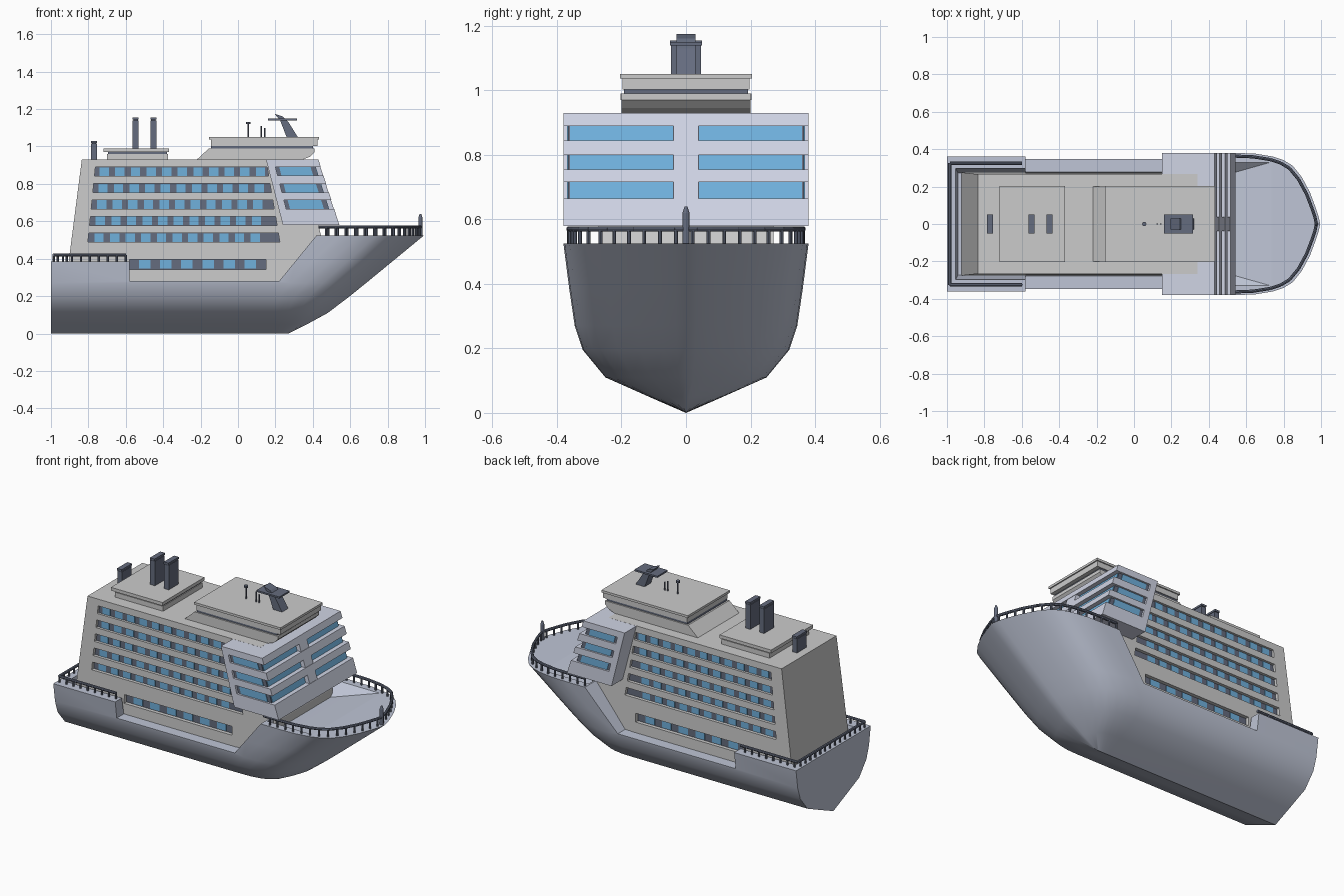
import bpy, bmesh, math
from mathutils import Vector, Matrix

if "Cube" in bpy.data.objects:
    bpy.data.objects.remove(bpy.data.objects["Cube"])


def material(name, rgb):
    m = bpy.data.materials.new(name)
    m.diffuse_color = (*rgb, 1)
    m.use_nodes = True
    m.node_tree.nodes["Principled BSDF"].inputs["Base Color"].default_value = m.diffuse_color
    return m


HULL = material("hull_paint", (0.52, 0.56, 0.67))
PALE = material("bridge_paint", (0.63, 0.66, 0.78))
SLATE = material("dark_trim", (0.13, 0.15, 0.21))
GLASS = material("glass", (0.16, 0.44, 0.72))


def finish(name, bm, mat=None):
    bmesh.ops.recalc_face_normals(bm, faces=bm.faces)
    me = bpy.data.meshes.new(name)
    bm.to_mesh(me)
    bm.free()
    ob = bpy.data.objects.new(name, me)
    bpy.context.collection.objects.link(ob)
    if mat:
        me.materials.append(mat)
    return ob


def prisms(name, parts, mat=None):
    """Each part is an x-z outline swept from y0 to y1."""
    bm = bmesh.new()
    for pts, y0, y1 in parts:
        a = [bm.verts.new((x, y0, z)) for x, z in pts]
        b = [bm.verts.new((x, y1, z)) for x, z in pts]
        bm.faces.new(a)
        bm.faces.new(b)
        n = len(pts)
        for i in range(n):
            bm.faces.new((a[i], a[(i + 1) % n], b[(i + 1) % n], b[i]))
    return finish(name, bm, mat)


def rect(x0, x1, z0, z1):
    return [(x0, z0), (x1, z0), (x1, z1), (x0, z1)]


def taper(ob, z0, w0, z1, w1):
    """Set the half width in y as a linear function of height."""
    for v in ob.data.vertices:
        w = w0 + (w1 - w0) * (v.co.z - z0) / (z1 - z0)
        v.co.y = math.copysign(w, v.co.y)


def cut(ob, cutter):
    cutter.hide_render = True
    m = ob.modifiers.new("cut", 'BOOLEAN')
    m.operation, m.solver, m.object = 'DIFFERENCE', 'EXACT', cutter
    bpy.context.view_layer.objects.active = ob
    bpy.ops.object.modifier_apply(modifier=m.name)
    bpy.data.objects.remove(cutter)


def rod(bm, p, q, r, r2=None, seg=8):
    p, q = Vector(p), Vector(q)
    d = q - p
    rot = d.to_track_quat('Z', 'Y').to_matrix().to_4x4()
    bmesh.ops.create_cone(bm, cap_ends=True, segments=seg, radius1=r, radius2=r if r2 is None else r2,
                          depth=d.length, matrix=Matrix.Translation((p + q) / 2) @ rot)


# Hull: lofted waterlines (z, half width, taper start x, stem x)
levels = [(0.525, 0.38, 0.55, 0.995), (0.385, 0.362, 0.4, 0.825), (0.27, 0.345, 0.28, 0.685),
          (0.195, 0.32, 0.22, 0.592), (0.11, 0.25, 0.2, 0.48), (0.05, 0.115, 0.19, 0.37), (0, 0, 0.18, 0.27)]
plan = [(0, 1), (0.22, 0.99), (0.43, 0.95), (0.56, 0.9), (0.67, 0.82), (0.78, 0.66),
        (0.88, 0.44), (0.95, 0.22), (0.985, 0.09), (1, 0)]
bm = bmesh.new()
rings = []
for st in [None] + plan:
    half = []
    for z, w, xs, xe in levels:
        half.append((-1, w, z) if st is None else (xs + (xe - xs) * st[0], w * st[1], z))
    ring = half + [(x, -y, z) for x, y, z in half[-2::-1]]
    rings.append([bm.verts.new(c) for c in ring])
bm.faces.new(rings[0])
for a, b in zip(rings, rings[1:]):
    for i in range(len(a)):
        j = (i + 1) % len(a)
        bm.faces.new((a[i], a[j], b[j], b[i]))
bmesh.ops.remove_doubles(bm, verts=bm.verts, dist=1e-4)
hull = finish("hull", bm, HULL)
cut(hull, prisms("deck_cutter", [([(-1.1, 0.385), (-0.58, 0.385), (-0.58, 0.28), (0.22, 0.28),
                                   (0.42, 0.525), (0.42, 0.7), (-1.1, 0.7)], -0.6, 0.6)]))
well = prisms("well_cutter", [([(-0.957, 0.42), (-0.94, 0.25), (0.18, 0.25), (0.18, 0.42)], -0.3, 0.3)])
taper(well, 0.25, 0.272, 0.385, 0.298)
cut(hull, well)
bm = bmesh.new()
for s in (-1, 1):
    for c in [(0.73, 0.33, 0.6), (0.43, 0.33, 0.6), (0.73, 0.33, 0.525), (0.43, 0.33, 0.525), (0.43, 0.245, 0.45)]:
        bm.verts.new((c[0], s * c[1], c[2]))
bmesh.ops.convex_hull(bm, input=bm.verts)
cut(hull, finish("foredeck_cutter", bm))
hull.select_set(True)
bpy.ops.object.shade_smooth_by_angle(angle=math.radians(32))
hull.select_set(False)

# Cabin block with recessed window bands
cabin = prisms("cabin_block", [([(-0.924, 0.24), (0.46, 0.24), (0.45, 0.5), (0.34, 0.93), (-0.835, 0.93)], -0.27, 0.27)])
taper(cabin, 0.24, 0.276, 0.93, 0.266)


def slant(z, h):
    lo, hi = z - h, z + h
    left = lambda q: -0.765 - (0.865 - q) * 0.1
    right = lambda q: 0.16 + (0.865 - q) * 0.17
    return [(left(lo), lo), (right(lo), lo), (right(hi), hi), (left(hi), hi)]


bands = [(slant(z, 0.024), -0.74 - (0.865 - z) * 0.08, 0.0835, 0.05, 11, z) for z in (0.865, 0.777, 0.69, 0.602, 0.513)]
bands.append((rect(-0.58, 0.15, 0.343, 0.397), -0.53, 0.113, 0.062, 6, 0.37))
cut(cabin, prisms("band_cutter", [(b[0], s * 0.25, s * 0.4) for b in bands for s in (-1, 1)]))
prisms("cabin_window_bands", [(b[0], s * 0.24, s * 0.252) for b in bands for s in (-1, 1)], SLATE)
prisms("cabin_windows", [(rect(x0 + i * step, x0 + i * step + w, z - 0.023, z + 0.023), s * 0.245, s * 0.255)
                         for _, x0, step, w, n, z in bands for i in range(n) for s in (-1, 1)], GLASS)

# Bridge: raked slabs around a glazed core
rear = lambda z: 0.15 + (0.93 - z) * 0.257
front = lambda z: 0.43 + (0.93 - z) * 0.32


def rake(z0, z1, f, g):
    return [(f(z0), z0), (g(z0), z0), (g(z1), z1), (f(z1), z1)]


off = lambda fn, d: (lambda z: fn(z) + d)
slabs = [(0.58, 0.665), (0.715, 0.755), (0.8, 0.845), (0.89, 0.9295)]
gaps = [(0.665, 0.715), (0.755, 0.8), (0.845, 0.89)]
prisms("bridge_slabs", [(rake(a, b, rear, front), -0.38, 0.38) for a, b in slabs], PALE)
prisms("bridge_pillars", [p for a, b in gaps for p in (
    (rake(a, b, rear, off(rear, 0.04)), -0.38, 0.38),
    (rake(a, b, off(front, -0.06), off(front, -0.002)), -0.038, 0.038))], PALE)
prisms("bridge_core", [(rake(a, b, off(rear, 0.04), off(front, -0.03)), -0.366, 0.366) for a, b in gaps], SLATE)
prisms("bridge_windows", [p for a, b in gaps for s in (-1, 1) for p in (
    (rake(a, b, off(rear, 0.06), off(front, -0.055)), s * 0.35, s * 0.369),
    (rake(a, b, off(front, -0.05), off(front, -0.027)), s * 0.04, s * 0.36))], GLASS)

# Upper deck houses with dark strip and roof
prisms("forward_house", [([(-0.22, 0.93), (0.345, 0.93), (0.385, 0.945), (0.41, 0.97), (0.41, 0.99), (-0.155, 0.99)], -0.2, 0.2),
                         (rect(-0.145, 0.425, 1.003, 1.036), -0.197, 0.197),
                         (rect(-0.155, 0.432, 1.036, 1.05), -0.204, 0.204)])
prisms("forward_house_strip", [(rect(-0.145, 0.4, 0.99, 1.003), -0.192, 0.192)], SLATE)
prisms("aft_house", [(rect(-0.7, -0.375, 0.93, 0.96), -0.19, 0.19), (rect(-0.72, -0.37, 0.97, 0.99), -0.203, 0.203)])
prisms("aft_house_strip", [(rect(-0.695, -0.38, 0.96, 0.97), -0.185, 0.185)], SLATE)

# Funnels
for i, (x, z0, z1) in enumerate([(-0.547, 0.99, 1.155), (-0.453, 0.99, 1.155), (-0.77, 0.93, 1.03)]):
    w = 0.016
    f = prisms(f"funnel_{i + 1}", [(rect(x - w, x + w, z0, z1 - 0.015), -0.047, 0.047),
                                   (rect(x - w, x + w, z1 - 0.012, z1), -0.05, 0.05),
                                   (rect(x - w * 0.7, x + w * 0.7, z1 - 0.02, z1 - 0.01), -0.035, 0.035)], SLATE)

# Raked radar fin with wing, and thin masts
prisms("radar_fin", [([(0.26, 1.05), (0.32, 1.05), (0.27, 1.13), (0.24, 1.16), (0.195, 1.175), (0.225, 1.14)], -0.03, 0.03)], SLATE)
prisms("radar_wing", [(rect(0.16, 0.315, 1.139, 1.149), -0.05, 0.05)], SLATE)
bm = bmesh.new()
for x, top in [(0.055, 1.125), (0.124, 1.11), (0.143, 1.1)]:
    rod(bm, (x, 0, 1.05), (x, 0, top), 0.004)
rod(bm, (0.055, 0, 1.12), (0.055, 0, 1.132), 0.012)
finish("masts", bm, SLATE)


def railing(name, path, z, h, step):
    bm = bmesh.new()
    carry = 0
    for p, q in zip(path, path[1:]):
        p, q = Vector(p), Vector(q)
        rod(bm, (*p, z + h), (*q, z + h), 0.0085)
        length = (q - p).length
        while carry < length:
            c = p.lerp(q, carry / length)
            rod(bm, (*c, z - 0.004), (*c, z + h), 0.006)
            carry += step
        carry -= length
    finish(name, bm, SLATE)


# Stern and bow railings, bow post
railing("stern_railing", [(-0.6, -0.325), (-0.985, -0.325), (-0.985, 0.325), (-0.6, 0.325)], 0.385, 0.035, 0.048)
side = [(0.43, 0.363)] + [(0.54 + 0.435 * u, 0.363 * w) for u, w in plan]
railing("bow_railing", side + [(x, -y) for x, y in side[-2::-1]], 0.525, 0.045, 0.052)
bm = bmesh.new()
rod(bm, (0.975, 0, 0.52), (0.975, 0, 0.62), 0.011, seg=12)
rod(bm, (0.975, 0, 0.62), (0.975, 0, 0.64), 0.011, 0.004, seg=12)
finish("bow_post", bm, SLATE)
